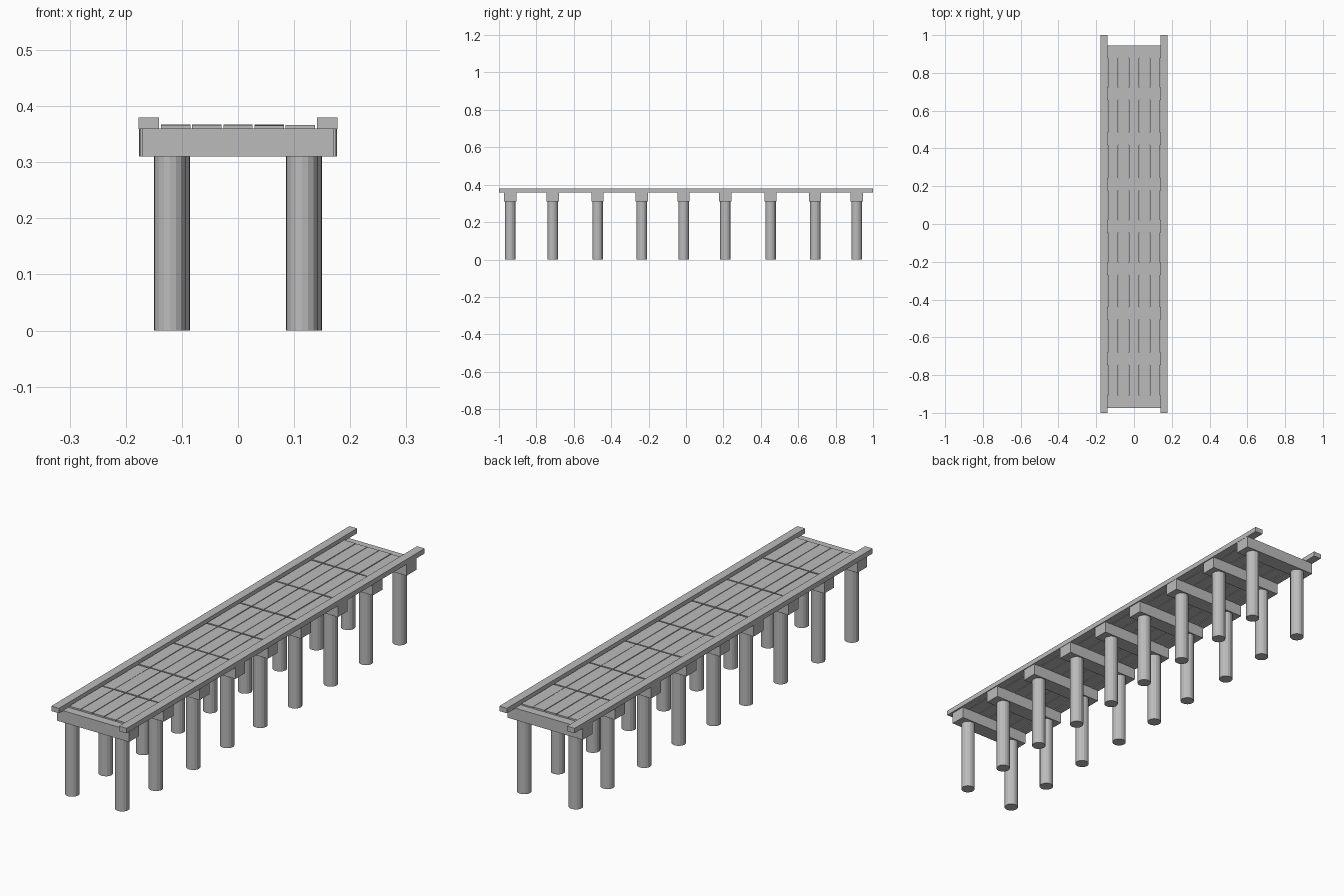
import bpy
import random

random.seed(4)

cube = bpy.data.objects.get("Cube")
if cube:
    bpy.data.objects.remove(cube, do_unlink=True)

# Single weathered grey
grey = bpy.data.materials.new("weathered_grey")
grey.use_nodes = True
color = (0.5, 0.5, 0.5, 1)
grey.diffuse_color = color
grey.node_tree.nodes["Principled BSDF"].inputs["Base Color"].default_value = color


def finish(name):
    obj = bpy.context.object
    obj.name = name
    obj.data.materials.append(grey)
    return obj


def box(name, x, y, z):
    """Box spanning the (low, high) pairs on each axis."""
    center = [(lo + hi) / 2 for lo, hi in (x, y, z)]
    bpy.ops.mesh.primitive_cube_add(size=1, location=center)
    obj = finish(name)
    obj.scale = [hi - lo for lo, hi in (x, y, z)]
    bpy.ops.object.transform_apply(location=False, rotation=False, scale=True)
    return obj


def jitter(amount):
    return random.uniform(-amount, amount)


PIERS = (-0.94, -0.713, -0.473, -0.236, -0.013, 0.21, 0.452, 0.69, 0.912)
CAP_BOTTOM, CAP_TOP = 0.31, 0.36
PILE_RADIUS = 0.028
PLANKS = 5
PITCH = 0.0555

# Piers: a cross beam on two round piles
for i, y in enumerate(PIERS):
    end = 0.17 if i == 0 else 0.174 + jitter(0.003)
    box(f"cross_beam_{i}", (-end, end), (y - 0.033, y + 0.033), (CAP_BOTTOM, CAP_TOP))
    for side, label in ((1, "left"), (-1, "right")):
        bpy.ops.mesh.primitive_cylinder_add(
            vertices=16, radius=PILE_RADIUS, depth=CAP_BOTTOM,
            location=(side * 0.117 + jitter(0.005), y, CAP_BOTTOM / 2))
        finish(f"{label}_pile_{i}")

# Deck: planks spanning from beam to beam, with narrow gaps
for i, (start, stop) in enumerate(zip(PIERS, PIERS[1:])):
    for j in range(PLANKS):
        x = (j - (PLANKS - 1) / 2) * PITCH
        half = PITCH / 2 - 0.0015
        top = CAP_TOP + 0.0065 + jitter(0.0008)
        box(f"plank_{i}_{j}", (x - half, x + half),
            (start + 0.003, stop - 0.003), (CAP_TOP, top))

# Edge rails running the full length
for side, label in ((1, "left"), (-1, "right")):
    box(f"{label}_edge_rail", sorted((side * 0.141, side * 0.177)),
        (-1, 1), (CAP_TOP - 0.001, 0.38))
